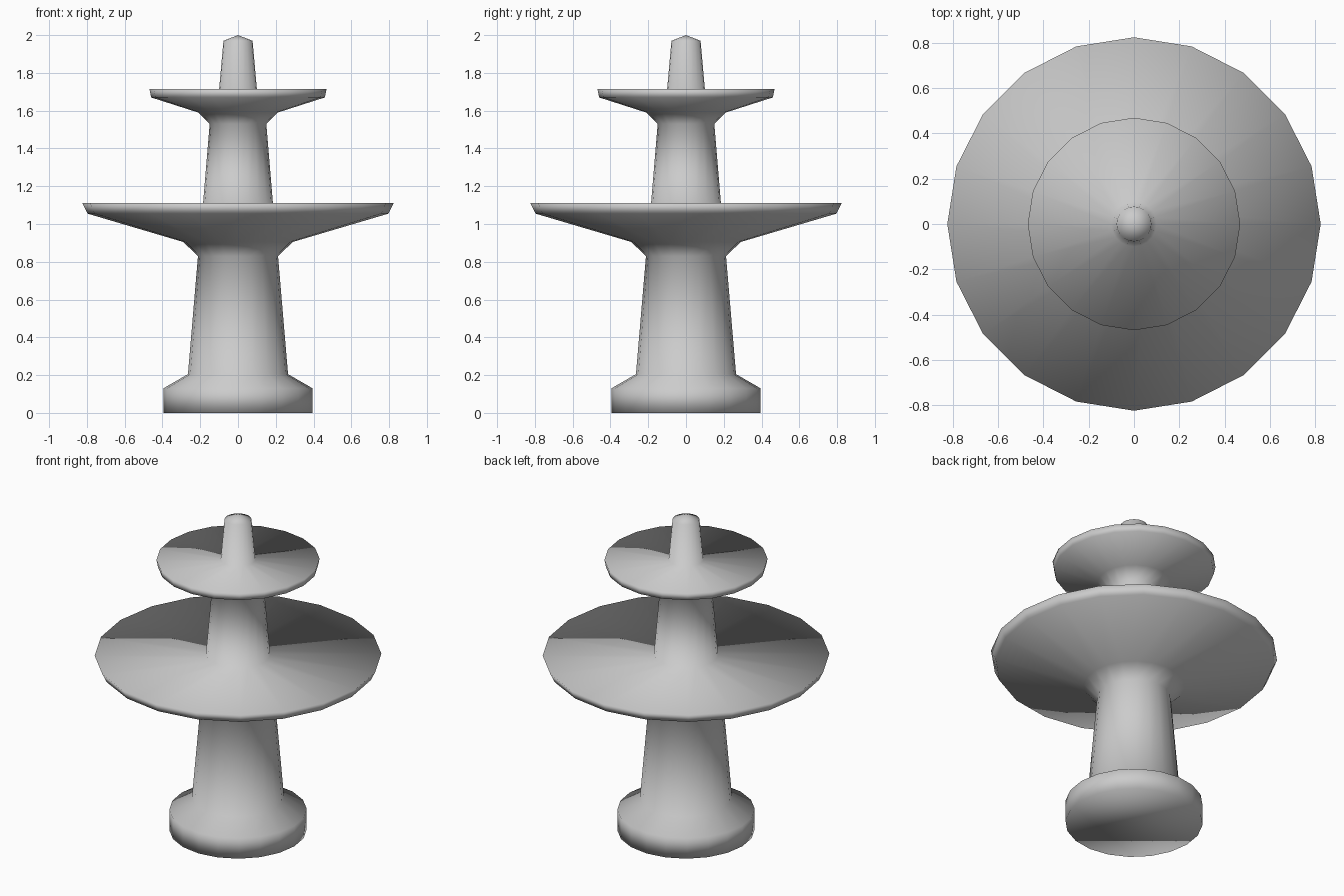
import bpy
import bmesh
import math

if "Cube" in bpy.data.objects:
    bpy.data.objects.remove(bpy.data.objects["Cube"])

SIDES = 20

stone = bpy.data.materials.new("grey_stone")
stone.diffuse_color = (0.6, 0.6, 0.6, 1.0)
stone.use_nodes = True
stone.node_tree.nodes["Principled BSDF"].inputs["Base Color"].default_value = stone.diffuse_color

# Outline (radius, height) from the ground up to just below the tip
base = [(0.395, 0.0), (0.395, 0.13), (0.265, 0.205)]
lower_bowl = [(0.212, 0.83), (0.29, 0.905), (0.797, 1.055), (0.824, 1.11)]
upper_bowl = [(0.185, 1.11), (0.15, 1.53), (0.21, 1.59), (0.46, 1.67), (0.469, 1.715)]
spout = [(0.1, 1.715), (0.077, 1.97)]
TIP = 2.0


def lathe(name, profile, tip):
    """Spin a profile round z, with a flat underside and a pointed top."""
    bm = bmesh.new()
    rings = []
    for r, z in profile:
        rings.append([bm.verts.new((r * math.cos(2 * math.pi * i / SIDES),
                                    r * math.sin(2 * math.pi * i / SIDES), z))
                      for i in range(SIDES)])
    for a, b in zip(rings, rings[1:]):
        for i in range(SIDES):
            j = (i + 1) % SIDES
            bm.faces.new((a[i], a[j], b[j], b[i]))
    bm.faces.new(rings[0][::-1])
    top = bm.verts.new((0, 0, tip))
    for i in range(SIDES):
        bm.faces.new((rings[-1][i], rings[-1][(i + 1) % SIDES], top))
    for f in bm.faces:
        f.smooth = True
    mesh = bpy.data.meshes.new(name)
    bm.to_mesh(mesh)
    bm.free()
    mesh.materials.append(stone)
    obj = bpy.data.objects.new(name, mesh)
    bpy.context.collection.objects.link(obj)
    return obj


# The whole fountain is one continuous smooth turned body
lathe("tiered_fountain", base + lower_bowl + upper_bowl + spout, TIP)
